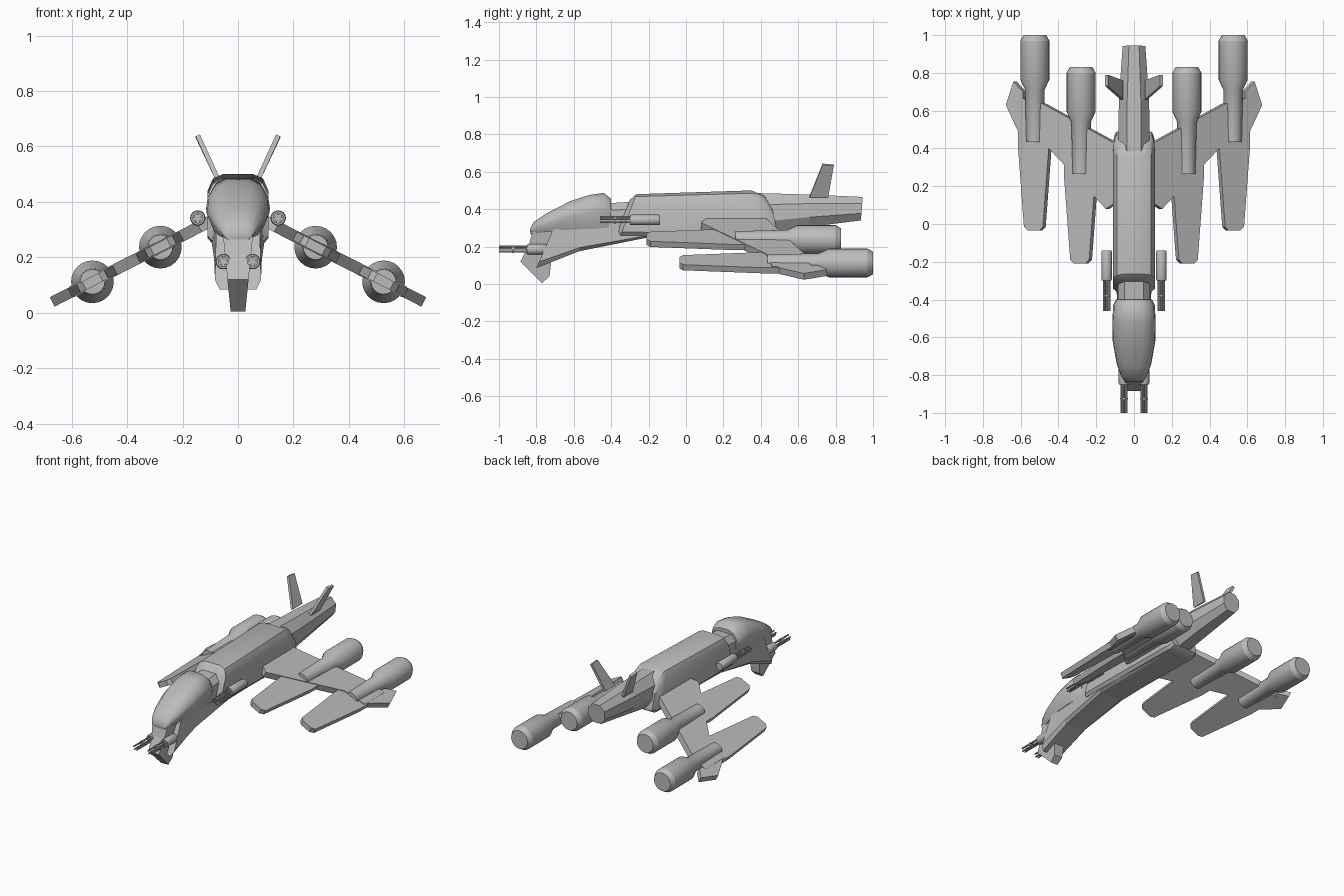
import bpy, bmesh, math
from mathutils import Vector

if "Cube" in bpy.data.objects:
    bpy.data.objects.remove(bpy.data.objects["Cube"])

GREY = (0.5, 0.5, 0.5, 1)
metal = bpy.data.materials.new("plain grey")
metal.use_nodes = True
metal.diffuse_color = GREY
metal.node_tree.nodes["Principled BSDF"].inputs["Base Color"].default_value = GREY


def finish(name, bm, mirror=False, smooth=0, bevel=0):
    bmesh.ops.recalc_face_normals(bm, faces=bm.faces)
    mesh = bpy.data.meshes.new(name)
    bm.to_mesh(mesh)
    bm.free()
    mesh.materials.append(metal)
    ob = bpy.data.objects.new(name, mesh)
    bpy.context.collection.objects.link(ob)
    if smooth:
        bpy.ops.object.select_all(action="DESELECT")
        ob.select_set(True)
        bpy.context.view_layer.objects.active = ob
        bpy.ops.object.shade_smooth_by_angle(angle=math.radians(smooth))
    if bevel:
        mod = ob.modifiers.new("Bevel", "BEVEL")
        mod.width, mod.segments = bevel, 2
        mod.limit_method, mod.angle_limit = "ANGLE", math.radians(30)
    if mirror:
        mod = ob.modifiers.new("Mirror", "MIRROR")
        mod.use_mirror_merge = False
    return ob


def skin(bm, rings):
    """Bridge a list of closed rings of points and cap both ends."""
    rows = [[bm.verts.new(p) for p in ring] for ring in rings]
    n = len(rows[0])
    for a, b in zip(rows, rows[1:]):
        for i in range(n):
            j = (i + 1) % n
            bm.faces.new((a[i], a[j], b[j], b[i]))
    bm.faces.new(rows[0])
    bm.faces.new(rows[-1])


def loft(name, half, sections, **kw):
    """Half outline (0-1) scaled into sections: y top, y bottom, z top, z bottom, half width."""
    outline = half + [(-u, v) for u, v in reversed(half)]
    rings = [[(u * w, yb + (yt - yb) * v, zb + (zt - zb) * v) for u, v in outline]
             for yt, yb, zt, zb, w in sections]
    bm = bmesh.new()
    skin(bm, rings)
    return finish(name, bm, **kw)


def slab(name, points, normal, thickness, **kw):
    """Flat polygon given thickness evenly on both sides."""
    off = Vector(normal).normalized() * thickness / 2
    bm = bmesh.new()
    skin(bm, [[Vector(p) + s * off for p in points] for s in (-1, 1)])
    return finish(name, bm, **kw)


def lathe(bm, x, z, profile, sides=24):
    """Rings of (y, radius) around an axis along y."""
    skin(bm, [[(x + r * math.cos(t * math.tau / sides), y, z + r * math.sin(t * math.tau / sides))
               for t in range(sides)] for y, r in profile])


# Main fuselage
loft("main_hull", [(0.5, 1), (0.82, 0.94), (1, 0.76), (1, 0.08), (0.85, 0)], [
    (-0.30, -0.37, 0.45, 0.27, 0.085),
    (-0.265, -0.35, 0.48, 0.26, 0.11),
    (0.35, 0.42, 0.50, 0.25, 0.11),
    (0.42, 0.46, 0.47, 0.25, 0.107),
    (0.46, 0.49, 0.41, 0.27, 0.095)], smooth=35)

loft("tail_boom", [(0.45, 1), (1, 0.72), (1, 0.3), (0.5, 0)], [
    (0.30, 0.30, 0.488, 0.25, 0.085),
    (0.66, 0.66, 0.478, 0.305, 0.08),
    (0.945, 0.935, 0.465, 0.34, 0.06)])

loft("neck", [(0.6, 1), (1, 0.75), (1, 0)], [
    (-0.44, -0.44, 0.43, 0.28, 0.085),
    (-0.28, -0.28, 0.44, 0.28, 0.085)])

# Cockpit and nose
loft("canopy", [(0.4, 1), (0.72, 0.9), (0.95, 0.68), (1, 0.45), (0.75, 0)], [
    (-0.40, -0.40, 0.455, 0.30, 0.095),
    (-0.44, -0.42, 0.487, 0.295, 0.11),
    (-0.52, -0.52, 0.475, 0.295, 0.115),
    (-0.62, -0.62, 0.442, 0.29, 0.113),
    (-0.75, -0.73, 0.375, 0.28, 0.092),
    (-0.815, -0.80, 0.33, 0.27, 0.068),
    (-0.835, -0.83, 0.29, 0.265, 0.05)], smooth=45)

loft("lower_body", [(0.95, 1), (1, 0.16), (0.8, 0)], [
    (-0.71, -0.80, 0.292, 0.085, 0.083),
    (-0.56, -0.57, 0.297, 0.175, 0.086),
    (-0.30, -0.22, 0.30, 0.245, 0.095),
    (0.40, 0.40, 0.32, 0.25, 0.09)])

chin_side = [(-0.82, 0.28), (-0.84, 0.21), (-0.885, 0.12), (-0.77, 0.005), (-0.73, 0.04), (-0.70, 0.28)]
bm = bmesh.new()
skin(bm, [[(s * (0.026 + 0.1 * z), y, z) for y, z in chin_side] for s in (-1, 1)])
finish("chin", bm)

# Wings, tips and forward blades share one drooping plane
DROOP = 0.51


def wing_slab(name, outline, thickness):
    points = [(x, y, 0.32 - DROOP * (x - 0.12)) for x, y in outline]
    slab(name, points, (DROOP, 0, 1), thickness, mirror=True)


wing_slab("wings", [(0.08, 0.12), (0.14, 0.08), (0.47, 0.43), (0.60, 0.46),
                    (0.60, 0.67), (0.47, 0.635), (0.08, 0.42)], 0.042)
wing_slab("wing_tips", [(0.58, 0.46), (0.61, 0.50), (0.67, 0.63), (0.63, 0.755), (0.58, 0.70)], 0.038)


def blade(name, x, tip, base):
    half = [(0.082, base), (0.082, tip + 0.45), (0.05, tip + 0.02), (0.03, tip)]
    wing_slab(name, [(x + w, y) for w, y in half] + [(x - w, y) for w, y in reversed(half)], 0.034)


blade("inner_blades", 0.28, -0.21, 0.36)
blade("outer_blades", 0.525, -0.035, 0.55)

# Engines
for name, x, z, back in (("inner_engines", 0.28, 0.237, 0.83), ("outer_engines", 0.525, 0.112, 1.0)):
    bm = bmesh.new()
    lathe(bm, x, z, [(back - 0.565, 0.045), (back - 0.29, 0.052), (back - 0.235, 0.077),
                     (back - 0.03, 0.077), (back, 0.06)])
    finish(name, bm, mirror=True, smooth=25)

# Tail fins
slab("tail_fins", [(0.065, 0.66, 0.465), (0.145, 0.73, 0.64), (0.145, 0.79, 0.635), (0.065, 0.76, 0.465)],
     (0.175, 0, -0.08), 0.017, mirror=True)


# Rotary guns: body, collar and a ring of barrels
def guns(name, x, z, muzzle, front, back):
    bm = bmesh.new()
    lathe(bm, x, z, [(front, 0.025), (front + 0.008, 0.028), (back - 0.008, 0.028), (back, 0.024)], 16)
    middle = (muzzle + front) / 2
    lathe(bm, x, z, [(middle - 0.005, 0.02), (middle + 0.005, 0.02)], 12)
    for k in range(5):
        a = k * math.tau / 5 + math.pi / 2
        lathe(bm, x + 0.015 * math.cos(a), z + 0.015 * math.sin(a),
              [(muzzle, 0.005), (front + 0.01, 0.005)], 8)
    finish(name, bm, mirror=True, smooth=30)


guns("side_guns", 0.145, 0.342, -0.46, -0.30, -0.14)
guns("chin_guns", 0.053, 0.185, -1.0, -0.85, -0.74)
